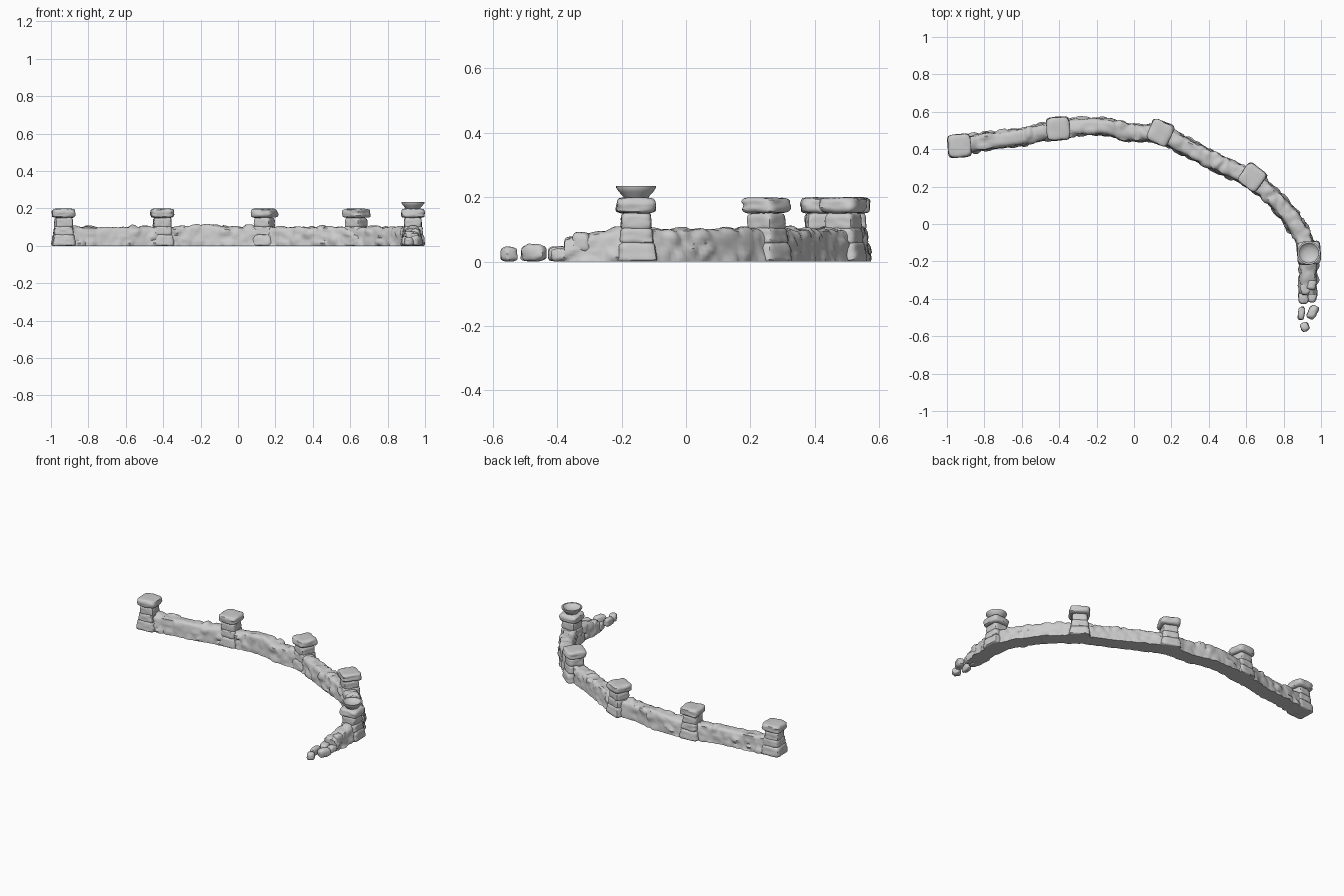
import bpy, bmesh, math, random
from mathutils import Vector, noise

if "Cube" in bpy.data.objects:
    bpy.data.objects.remove(bpy.data.objects["Cube"])

random.seed(4)

# Centre line of the curved wall (x, y)
PATH = [(-.95, .415), (-.8, .44), (-.6, .466), (-.4, .508), (-.19, .522), (0, .487),
        (.14, .483), (.3, .402), (.5, .302), (.635, .235), (.78, .105),
        (.885, -.04), (.932, -.16), (.93, -.28), (.925, -.375)]
PATH = [Vector(p) for p in PATH]


def sample(n):
    """Smooth points and tangents along the path."""
    ends = [2 * PATH[0] - PATH[1]] + PATH + [2 * PATH[-1] - PATH[-2]]
    out = []
    for i in range(len(PATH) - 1):
        a, b, c, d = ends[i:i + 4]
        steps = max(2, int((c - b).length / n))
        last = i == len(PATH) - 2
        for k in range(steps + last):
            t = k / steps
            p = .5 * (2 * b + (c - a) * t + (2 * a - 5 * b + 4 * c - d) * t * t
                      + (3 * b - a - 3 * c + d) * t ** 3)
            v = .5 * ((c - a) + 2 * (2 * a - 5 * b + 4 * c - d) * t
                      + 3 * (3 * b - a - 3 * c + d) * t * t)
            out.append((p, v.normalized()))
    return out


def finish(bm, name, angle=40):
    bmesh.ops.recalc_face_normals(bm, faces=bm.faces)
    me = bpy.data.meshes.new(name)
    bm.to_mesh(me)
    bm.free()
    ob = bpy.data.objects.new(name, me)
    bpy.context.collection.objects.link(ob)
    bpy.ops.object.select_all(action='DESELECT')
    bpy.context.view_layer.objects.active = ob
    ob.select_set(True)
    bpy.ops.object.shade_smooth_by_angle(angle=math.radians(angle))
    return ob


def cobble(p):
    """Stone relief: 0 in the joints, about 1 on the stone faces."""
    d, pts = noise.voronoi(Vector((p.x * 15, p.y * 15, p.z * 23)))
    face = min(1, (d[1] - d[0]) * 2.2)
    return face * (.75 + .5 * noise.cell(pts[0] * 7))


def wall_height(p):
    h = .098 + .014 * math.exp(-((p.x + .18) / .1) ** 2)
    if p.x > .85 and p.y < -.2:
        t = min(1, (-.2 - p.y) / .17)
        h -= .032 * t ** 1.6
    return h


# Wall: rounded section swept along the path, pushed out into cobbles
def build_wall():
    bm = bmesh.new()
    section = [(1.1, 0), (1.08, .14), (1.05, .28), (1.02, .42), (.99, .56), (.96, .7),
               (.92, .83), (.82, .94), (.6, 1), (.3, 1.02)]
    section = section + [(0, 1.02)] + [(-a, b) for a, b in reversed(section)]
    rows = []
    for p, t in sample(.01):
        side = Vector((-t.y, t.x, 0))
        h = wall_height(p)
        row = []
        for a, b in section:
            q = Vector((p.x, p.y, b * h)) + side * a * .043
            out = side * (a if b < .99 else a * .3) + Vector((0, 0, max(0, b - .7) * 2.5))
            out.normalize()
            q += out * (.014 * cobble(q) - .003)
            q.z = 0 if b == 0 else max(q.z, 0)
            row.append(bm.verts.new(q))
        rows.append(row)
    n = len(section)
    for r, s in zip(rows, rows[1:]):
        for j in range(n):
            k = (j + 1) % n
            bm.faces.new((r[j], r[k], s[k], s[j]))
    bm.faces.new(rows[0])
    bm.faces.new(rows[-1])
    finish(bm, "curved_wall", 50)


# Rounded, slightly uneven stone block
def stone(name, loc, size, rot=0, taper=1, power=7, rough=.06, cuts=7):
    bm = bmesh.new()
    bmesh.ops.create_cube(bm, size=2)
    bmesh.ops.subdivide_edges(bm, edges=bm.edges[:], cuts=cuts, use_grid_fill=True)
    seed = Vector([random.uniform(0, 90) for _ in range(3)])
    for v in bm.verts:
        c = v.co
        c = c / sum(abs(k) ** power for k in c) ** (1 / power)
        c = c * (1 + rough * noise.noise(c * 1.7 + seed))
        f = 1 + (taper - 1) * (c.z + 1) / 2
        v.co = (c.x * f * size[0] / 2, c.y * f * size[1] / 2, c.z * size[2] / 2)
    ob = finish(bm, name, 40)
    ob.location = loc
    ob.rotation_euler.z = rot
    for v in ob.data.vertices:
        v.co.z = max(v.co.z, -loc[2])
    return ob


# Pillar: three stacked blocks and a wide cap
def pillar(i, x, y, rot, cap=.122):
    layers = [("base", .13, .029, .066, .86), ("lower_block", .108, .08, .052, .92),
              ("upper_block", .096, .124, .054, .96)]
    for part, w, z, h, taper in layers:
        stone(f"pillar_{i}_{part}", (x, y, z), (w, w, h), rot + random.uniform(-.05, .05), taper)
    stone(f"pillar_{i}_cap", (x, y, .174), (cap, cap, .05), rot + random.uniform(-.05, .05),
          1, 5, .09)


# Shallow dish on the last pillar
def bowl(x, y):
    prof = [(.034, .194), (.042, .204), (.053, .216), (.062, .229), (.062, .235),
            (.053, .235), (.045, .226), (.025, .216)]
    bm = bmesh.new()
    n = 28
    rings = [[bm.verts.new((x + r * math.cos(2 * math.pi * k / n),
                            y + r * math.sin(2 * math.pi * k / n), z)) for k in range(n)]
             for r, z in prof]
    for a, b in zip(rings, rings[1:]):
        for k in range(n):
            m = (k + 1) % n
            bm.faces.new((a[k], a[m], b[m], b[k]))
    bm.faces.new(rings[0])
    bm.faces.new(rings[-1])
    finish(bm, "pillar_bowl", 35)


build_wall()
for i, (x, y, r) in enumerate([(-.933, .418, .1), (-.405, .51, .06), (.14, .488, -.4),
                               (.632, .25, -.62), (.935, -.155, .03)], 1):
    pillar(i, x, y, r)
bowl(.935, -.155)

# Loose stones fallen from the broken end
for i, (x, y, w, d, h, r) in enumerate([
        (.905, -.395, .055, .07, .046, .2), (.952, -.39, .05, .06, .04, -.3),
        (.895, -.478, .038, .072, .05, -.15), (.955, -.472, .05, .078, .054, -.5),
        (.913, -.55, .048, .05, .046, .4)], 1):
    stone(f"fallen_stone_{i}", (x, y, h / 2), (w, d, h), r, .92, 3.5, .15, 5)
# Rubble stepping down at the broken end
stone("end_rubble_left", (.915, -.345, .05), (.055, .07, .055), .2, .9, 4, .12, 5)
stone("end_rubble_right", (.95, -.325, .06), (.05, .06, .06), -.2, .9, 4, .12, 5)
